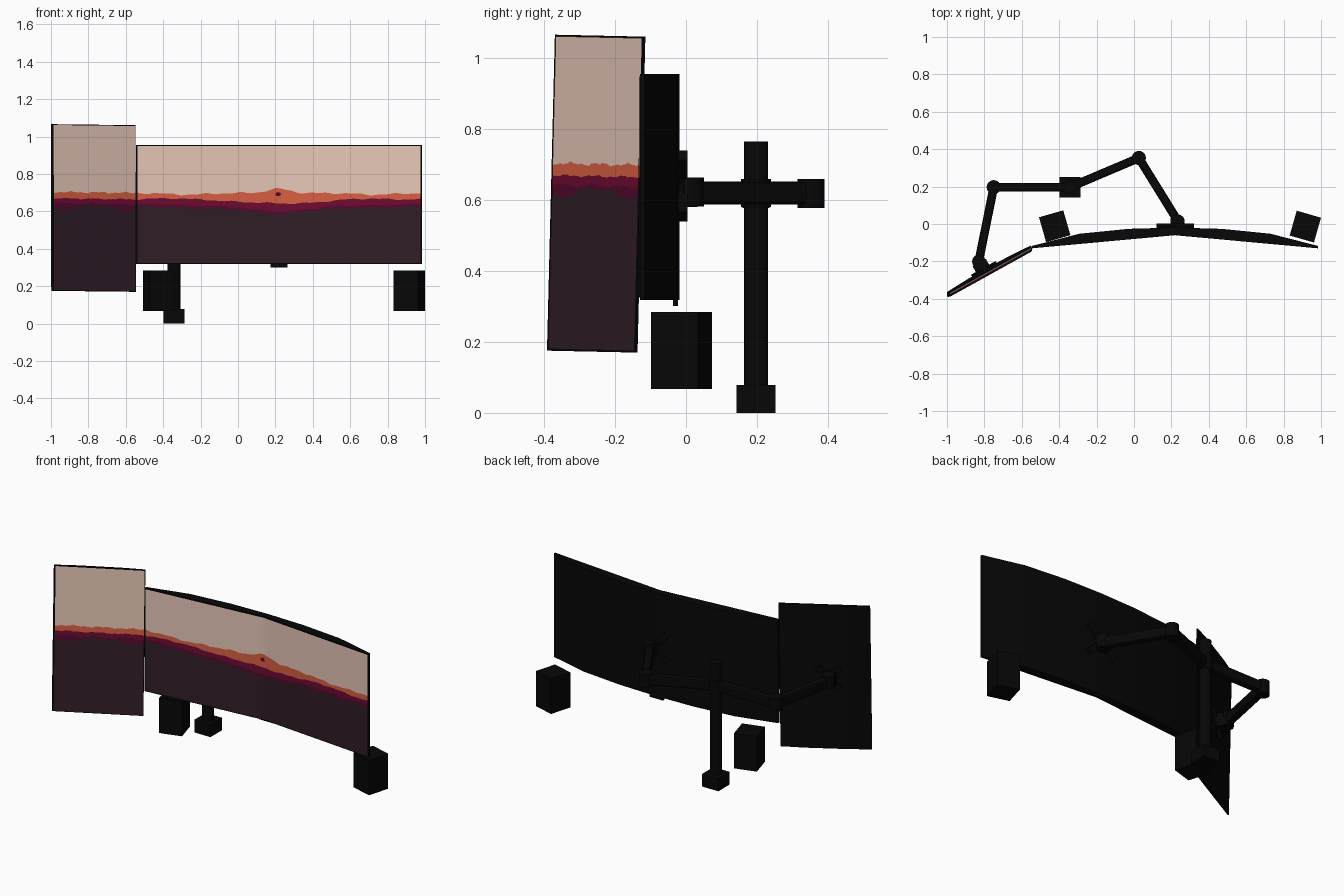
import bpy, bmesh, random
from math import sin, exp, radians, atan2
from mathutils import Vector, Matrix

random.seed(4)
if "Cube" in bpy.data.objects:
    bpy.data.objects.remove(bpy.data.objects["Cube"], do_unlink=True)


def material(name, rgb):
    m = bpy.data.materials.new(name)
    m.use_nodes = True
    m.diffuse_color = (*rgb, 1)
    bsdf = m.node_tree.nodes["Principled BSDF"]
    bsdf.inputs["Base Color"].default_value = (*rgb, 1)
    bsdf.inputs["Roughness"].default_value = 0.7
    return m


BLACK = material("matte black", (0.002, 0.002, 0.002))
DUSK = [
    material("dark plum", (0.030, 0.012, 0.020)),
    material("deep purple", (0.085, 0.003, 0.027)),
    material("crimson", (0.16, 0.003, 0.032)),
    material("burnt orange", (0.70, 0.115, 0.054)),
    material("pale sand", (0.80, 0.58, 0.48)),
]


def finish(name, bm, mats, matrix=Matrix(), smooth=False):
    bmesh.ops.recalc_face_normals(bm, faces=bm.faces)
    mesh = bpy.data.meshes.new(name)
    bm.to_mesh(mesh)
    bm.free()
    for m in mats:
        mesh.materials.append(m)
    obj = bpy.data.objects.new(name, mesh)
    bpy.context.collection.objects.link(obj)
    obj.matrix_world = matrix
    if smooth:
        bpy.ops.object.select_all(action='DESELECT')
        obj.select_set(True)
        bpy.context.view_layer.objects.active = obj
        bpy.ops.object.shade_smooth_by_angle()
    return obj


def box(name, center, size, turn=0, frame=Matrix(), axis='Z'):
    bm = bmesh.new()
    bmesh.ops.create_cube(bm, size=1)
    bmesh.ops.scale(bm, vec=size, verts=bm.verts)
    place = Matrix.Translation(center) @ Matrix.Rotation(turn, 4, axis)
    return finish(name, bm, [BLACK], frame @ place)


def post(name, x, y, z0, z1, radius):
    bm = bmesh.new()
    bmesh.ops.create_cone(bm, cap_ends=True, segments=16, radius1=radius,
                          radius2=radius, depth=z1 - z0)
    return finish(name, bm, [BLACK], Matrix.Translation((x, y, (z0 + z1) / 2)), True)


def arm(name, a, b):
    a, b = Vector(a), Vector(b)
    d, mid = b - a, (a + b) / 2
    obj = box(name, (mid.x, mid.y, ARM_Z), (d.length, 0.046, 0.064), atan2(d.y, d.x))
    bev = obj.modifiers.new("rounded edges", 'BEVEL')
    bev.width, bev.segments = 0.012, 2


def cross_mount(name, center, length, width, frame=Matrix()):
    """Two diagonal bars forming an X against the back of a monitor."""
    for side, angle in (("rising", 45), ("falling", -45)):
        box(f"{name}_{side}_bar", center, (length, 0.026, width), radians(angle), frame, 'Y')


def monitor_body(name, outline, height, matrix):
    """Extrude a plan outline upwards, centred on the local origin."""
    bm = bmesh.new()
    face = bm.faces.new([bm.verts.new((x, y, -height / 2)) for x, y in outline])
    new = bmesh.ops.extrude_face_region(bm, geom=[face])["geom"]
    bmesh.ops.translate(bm, vec=(0, 0, height),
                        verts=[v for v in new if isinstance(v, bmesh.types.BMVert)])
    finish(name, bm, [BLACK], matrix)


def ridge(level, swell=0.0, width=0.1, rough=0.006):
    """A jagged horizon line as a function of the position across the screen."""
    p, q, r = (random.uniform(0, 6) for _ in range(3))
    return lambda u: (level + swell * exp(-((u - 0.5) / width) ** 2)
                      + rough * (0.5 * sin(19 * u + p) + 0.4 * sin(47 * u + q)
                                 + 0.3 * sin(103 * u + r)))


def wallpaper(name, half, low, high, depth, ridges, matrix, columns=72):
    """Thin picture plate made of stacked colour bands."""
    bm = bmesh.new()
    lines = [lambda u: low] + ridges + [lambda u: high]
    grid = []
    for i in range(columns + 1):
        u = i / columns
        x, z = (2 * u - 1) * half, low
        column = []
        for line in lines:
            z = max(z, line(u))
            column.append(bm.verts.new((x, depth(x), z)))
        grid.append(column)
    for a, b in zip(grid, grid[1:]):
        for k in range(len(DUSK)):
            f = bm.faces.new((a[k], b[k], b[k + 1], a[k + 1]))
            f.material_index = k
    finish(name, bm, DUSK, matrix, True)


# Wide curved monitor: angled front, gently bowed back
HALF, WIDE_Z = 0.764, 0.637
wide = Matrix.Translation((0.219, 0, WIDE_Z))
back = [(HALF, -0.117), (0.51, -0.052), (0.25, -0.026)]
outline = ([(-HALF, -0.13), (0, -0.06), (HALF, -0.13)] + back + [(0, -0.019)]
           + [(-x, y) for x, y in reversed(back)])
monitor_body("wide_monitor_body", outline, 0.637, wide)


def wide_front(x):
    return -0.063 - 0.07 * abs(x) / HALF


wallpaper("wide_monitor_screen", HALF - 0.008, -0.312, 0.312, wide_front,
          [ridge(0.622 - WIDE_Z, -0.032, 0.2, 0.008), ridge(0.638 - WIDE_Z, -0.034, 0.2, 0.006),
           ridge(0.667 - WIDE_Z, -0.026, 0.19), ridge(0.694 - WIDE_Z, 0.03, 0.065, 0.008)],
          wide)

# Tiny hut on the hilltop of the picture
bm = bmesh.new()
bm.faces.new([bm.verts.new((x - 0.004, -0.067, z)) for x, z in
              ((-0.012, 0.044), (0.012, 0.044), (0.014, 0.06), (0, 0.068), (-0.014, 0.06))])
finish("picture_hut", bm, [DUSK[1]], wide)

# Control nub under the wide monitor
box("wide_monitor_control", (0.219, -0.03, 0.312), (0.09, 0.014, 0.022))

# Upright side monitor, turned inwards and leaning back a little
tall = (Matrix.Translation((-0.774, -0.251, 0.618)) @ Matrix.Rotation(radians(29), 4, 'Z')
        @ Matrix.Rotation(radians(0.6), 4, 'Y') @ Matrix.Rotation(radians(-1.3), 4, 'X'))
TALL = 0.257
monitor_body("tall_monitor_body",
             [(-TALL, -0.006), (TALL, -0.006), (TALL, 0.001), (0.12, 0.008),
              (-0.12, 0.008), (-TALL, 0.001)], 0.891, tall)
wallpaper("tall_monitor_screen", TALL - 0.007, -0.441, 0.441, lambda x: -0.009,
          [ridge(-0.013, 0.03, 0.25, 0.01), ridge(0.022, 0, 0.1, 0.008),
           ridge(0.049, 0, 0.1, 0.004), ridge(0.083)],
          tall @ Matrix.Translation((0.004, 0, 0)), 40)

# Pair of desktop speakers, toed in
for side, x, y, turn in (("right", -0.424, -0.012, 16), ("left", 0.916, -0.014, -16)):
    box(side + "_speaker", (x, y, 0.176), (0.135, 0.138, 0.216), radians(turn))

# Stand: clamp, pole and collar
ARM_Z = 0.62
POLE = (-0.342, 0.197)
box("pole_clamp", (*POLE, 0.039), (0.11, 0.11, 0.078))
post("pole", *POLE, 0.07, 0.765, 0.034)
post("pole_collar", *POLE, 0.58, 0.66, 0.042)

# Two jointed arms, each from pole to elbow to wrist
for side, elbow, wrist in (("left", (0.026, 0.353), (0.235, 0.015)),
                           ("right", (-0.75, 0.197), (-0.83, -0.2))):
    arm(side + "_upper_arm", POLE, elbow)
    arm(side + "_forearm", elbow, wrist)
    post(side + "_elbow", *elbow, 0.578, 0.66, 0.038)
    post(side + "_wrist", *wrist, 0.582, 0.664, 0.036)

# Cross-shaped mounts and the blocks joining them to the wrists
cross_mount("wide_mount", (0.22, -0.009, 0.64), 0.245, 0.038)
box("wide_mount_block", (0.23, 0.013, ARM_Z), (0.07, 0.04, 0.08))
cross_mount("tall_mount", (-0.02, 0.015, 0), 0.18, 0.032, tall)
box("tall_mount_block", (-0.025, 0.04, 0), (0.08, 0.05, 0.08), 0, tall)
